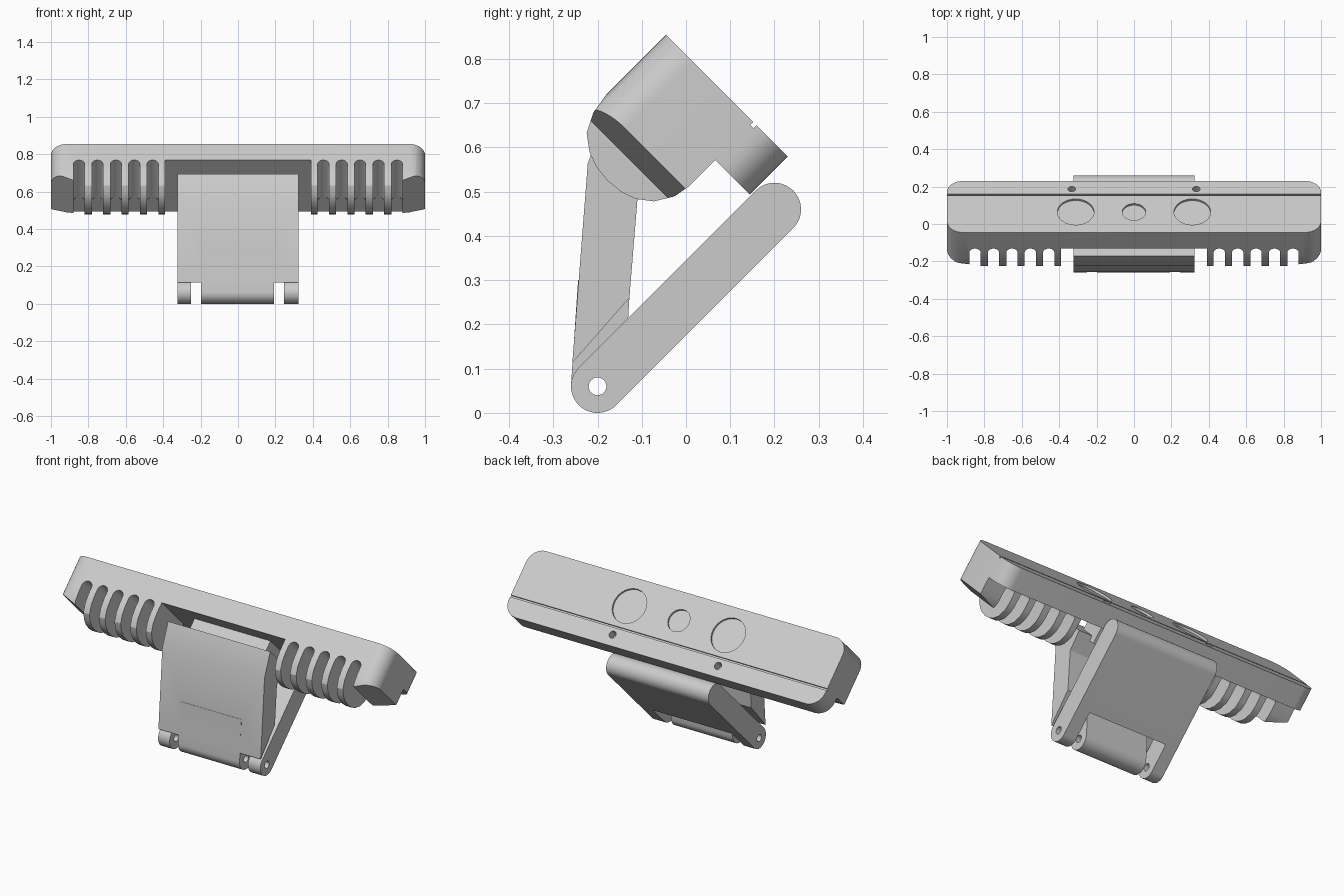
import bpy, bmesh
from math import sin, cos, pi, radians, sqrt

if "Cube" in bpy.data.objects:
    bpy.data.objects.remove(bpy.data.objects["Cube"])

grey = bpy.data.materials.new("light_grey")
grey.use_nodes = True
GREY = (0.6, 0.6, 0.6, 1)
grey.diffuse_color = GREY
grey.node_tree.nodes["Principled BSDF"].inputs["Base Color"].default_value = GREY

H = sqrt(0.5)
PIVOT = (-0.2, 0.06)


# Tilted frame of the sensor bar: u runs down its face, w runs into its depth
def tilt(u, w):
    return -0.045 + H * (u - w), 0.855 - H * (u + w)


def side(p, q, t):      # (y, z) profile swept along x
    return t, p, q


def face(p, q, t):      # (x, u) outline swept along w
    return (p, *tilt(q, t))


def depth(p, q, t):     # (x, w) outline swept along u
    return (p, *tilt(t, q))


def arc(cx, cy, r, a0, a1, n=12):
    return [(cx + r * cos(radians(a0 + (a1 - a0) * i / n)),
             cy + r * sin(radians(a0 + (a1 - a0) * i / n))) for i in range(n + 1)]


def circle(cx, cy, r, n=40):
    return arc(cx, cy, r, 0, 360 * (n - 1) / n, n - 1)


def box(x0, x1, y0, y1):
    return [(x0, y0), (x1, y0), (x1, y1), (x0, y1)]


def prism(name, pts, frame, a, b):
    bm = bmesh.new()
    low = [bm.verts.new(frame(p, q, a)) for p, q in pts]
    high = [bm.verts.new(frame(p, q, b)) for p, q in pts]
    bm.faces.new(low)
    bm.faces.new(high)
    for i in range(len(pts)):
        j = (i + 1) % len(pts)
        bm.faces.new((low[i], low[j], high[j], high[i]))
    bmesh.ops.recalc_face_normals(bm, faces=bm.faces)
    mesh = bpy.data.meshes.new(name)
    bm.to_mesh(mesh)
    bm.free()
    mesh.materials.append(grey)
    obj = bpy.data.objects.new(name, mesh)
    bpy.context.collection.objects.link(obj)
    return obj


def boolean(target, tool, operation="DIFFERENCE"):
    mod = target.modifiers.new(operation, "BOOLEAN")
    mod.operation = operation
    mod.solver = "EXACT"
    mod.object = tool
    bpy.context.view_layer.objects.active = target
    bpy.ops.object.modifier_apply(modifier=mod.name)
    bpy.data.objects.remove(tool)


def smooth(obj):
    bpy.ops.object.select_all(action="DESELECT")
    obj.select_set(True)
    bpy.context.view_layer.objects.active = obj
    bpy.ops.object.shade_smooth_by_angle(angle=radians(25))


# Sensor bar: side profile with a bulged back, trimmed to a rounded outline
LEN, STEP, PLATE, R = 0.389, 0.279, 0.122, 0.085
bulge = [(STEP, 0.205), (0.272, 0.245), (0.247, 0.286), (0.214, 0.311), (0.18, 0.323),
         (0.14, 0.327), (0.1, 0.323), (0.065, 0.31), (0.03, 0.284), (0.008, 0.24), (0, 0.19)]
profile = [(0, 0), (LEN, 0), (LEN, PLATE), (STEP, PLATE)] + bulge
bar = prism("sensor_bar", [tilt(u, w) for u, w in profile], side, -1.1, 1.1)
outline = (arc(1 - R, LEN - R, R, 0, 90) + arc(R - 1, LEN - R, R, 90, 180)
           + arc(R - 1, R, R, 180, 270) + arc(1 - R, R, R, 270, 360))
boolean(bar, prism("outline", outline, face, -0.1, 0.5), "INTERSECT")

# Centre recess, cooling slots and sloped ends on the back
boolean(bar, prism("recess", box(-0.39, 0.39, PLATE, 0.5), depth, -0.1, 0.6))
for s in (-1, 1):
    for i in range(5):
        x = s * (0.85 - 0.0985 * i)
        slot = arc(x, PLATE + 0.03, 0.03, 180, 360) + [(x + 0.03, 0.5), (x - 0.03, 0.5)]
        boolean(bar, prism("slot", slot, depth, -0.1, 0.6))
    slope = [(s * x, w) for x, w in
             ((1.12, 0.172), (0.85, 0.269), (0.85, 0.5), (1.12, 0.5))]
    boolean(bar, prism("slope", slope, depth, -0.1, 0.6))

# Lens recesses, small holes and seam on the face
for x, u, r, d in ((-0.312, 0.155, 0.098, 0.012), (0.312, 0.155, 0.098, 0.012),
                   (0, 0.155, 0.063, 0.012), (-0.333, 0.328, 0.02, 0.05),
                   (0.333, 0.328, 0.02, 0.05)):
    boolean(bar, prism("lens", circle(x, u, r), face, -0.1, d))
boolean(bar, prism("seam", box(-1.1, 1.1, 0.279, 0.289), face, -0.1, 0.01))
smooth(bar)

# Neck joining the bar to the clip
neck = prism("neck", box(-0.24, 0.24, 0.115, 0.25), face, PLATE - 0.01, 0.23)

# Front leg: wide plate with a bent head, and a centre knuckle round the hinge
head = [(-0.11, 0.48), (-0.04, 0.565), (-0.17, 0.695), (-0.222, 0.565)]
front_leg = prism("front_leg", [(-0.257, 0.113), (-0.128, 0.26)] + head, side, -0.323, 0.323)
knuckle = arc(*PIVOT, 0.06, 176, 356, 24) + [(-0.128, 0.26), (-0.2, 0.3), (-0.244, 0.3)]
boolean(front_leg, prism("knuckle", knuckle, side, -0.197, 0.192), "UNION")

# Rear leg: round-ended bar with a forked lower end
ends = arc(*PIVOT, 0.06, 135, 315, 24) + arc(0.2, 0.46, 0.06, -45, 135, 24)
rear_leg = prism("rear_leg", ends, side, -0.323, 0.323)


def along(s, n):
    return PIVOT[0] + H * (s - n), PIVOT[1] + H * (s + n)


fork = [along(s, n) for s, n in box(-0.1, 0.15, -0.1, 0.1)]
boolean(rear_leg, prism("fork", fork, side, -0.25, 0.245))

# Hinge hole through both legs
for leg in (front_leg, rear_leg):
    boolean(leg, prism("hinge_hole", circle(*PIVOT, 0.02, 24), side, -0.5, 0.5))
    smooth(leg)
